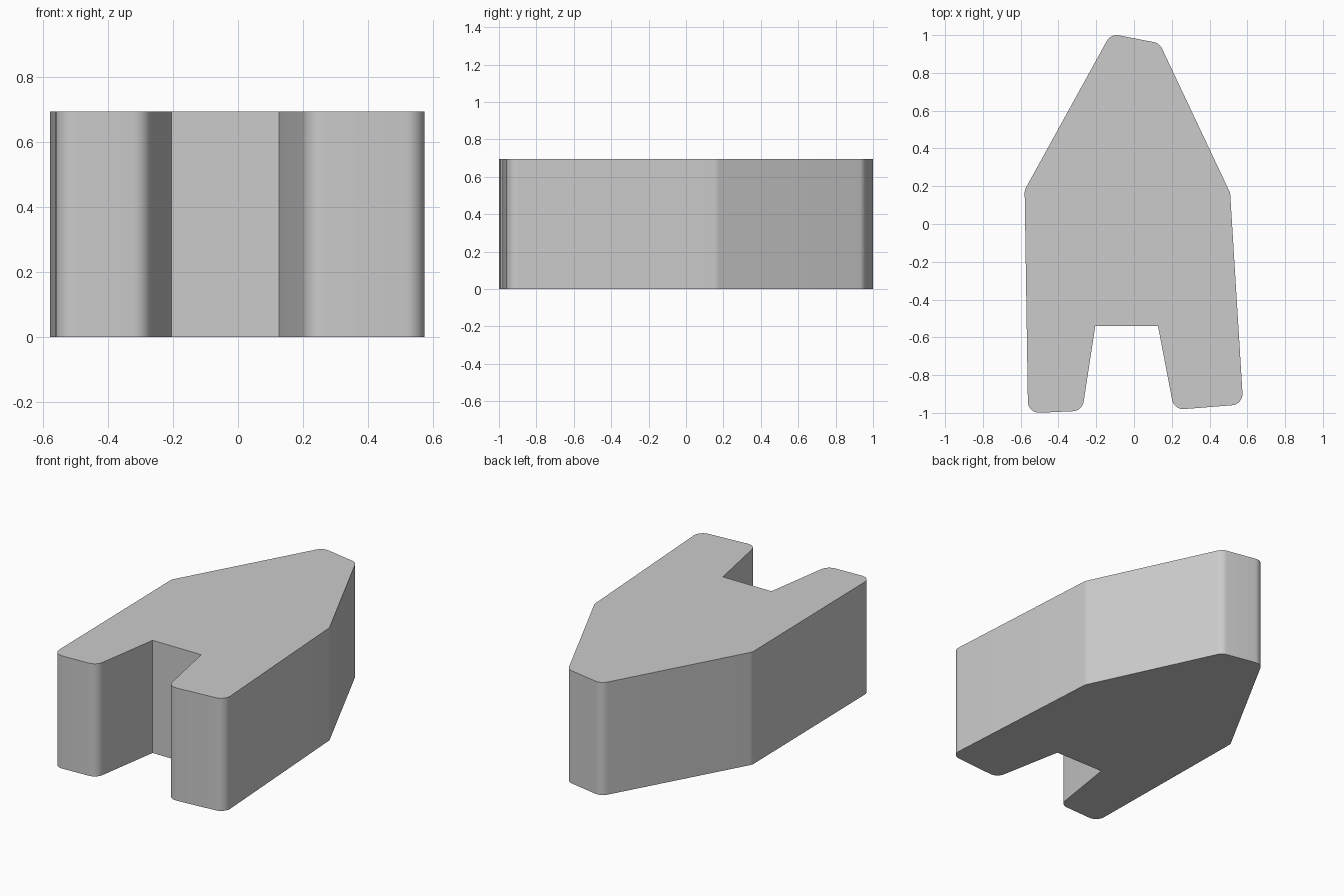
import bpy, bmesh, math
from mathutils import Vector

if "Cube" in bpy.data.objects:
    bpy.data.objects.remove(bpy.data.objects["Cube"])

HEIGHT, RADIUS, STEPS = 0.695, 0.06, 8

# Outline seen from above, counter-clockwise; the flag marks rounded corners
OUTLINE = [
    (-0.123, 1.007, True), (-0.579, 0.18, True), (-0.561, -1.002, True),
    (-0.274, -0.989, True), (-0.205, -0.54, False), (0.127, -0.54, False),
    (0.212, -0.984, True), (0.578, -0.955, True), (0.509, 0.165, True),
    (0.135, 0.957, True),
]


def rounded(points, radius, steps):
    """Replace flagged corners with tangent arcs."""
    result = []
    for i, (x, y, is_round) in enumerate(points):
        p = Vector((x, y))
        if not is_round:
            result.append(p)
            continue
        a = (Vector(points[i - 1][:2]) - p).normalized()
        b = (Vector(points[(i + 1) % len(points)][:2]) - p).normalized()
        half = a.angle(b) / 2
        setback = radius / math.tan(half)
        centre = p + (a + b).normalized() * radius / math.sin(half)
        start = (p + a * setback - centre).normalized()
        end = (p + b * setback - centre).normalized()
        for s in range(steps + 1):
            result.append(centre + start.slerp(end, s / steps).normalized() * radius)
    return result


# Body: extruded outline
bm = bmesh.new()
verts = [bm.verts.new((p.x, p.y, 0)) for p in rounded(OUTLINE, RADIUS, STEPS)]
base = bm.faces.new(verts)
ext = bmesh.ops.extrude_face_region(bm, geom=[base], use_keep_orig=True)
top = [v for v in ext["geom"] if isinstance(v, bmesh.types.BMVert)]
bmesh.ops.translate(bm, verts=top, vec=(0, 0, HEIGHT))
bmesh.ops.recalc_face_normals(bm, faces=bm.faces)
mesh = bpy.data.meshes.new("notched_block")
bm.to_mesh(mesh)
bm.free()
body = bpy.data.objects.new("notched_block", mesh)
bpy.context.collection.objects.link(body)

# Smooth rounded corners, crisp rims and notch
bpy.context.view_layer.objects.active = body
body.select_set(True)
bpy.ops.object.shade_smooth_by_angle(angle=math.radians(30))
